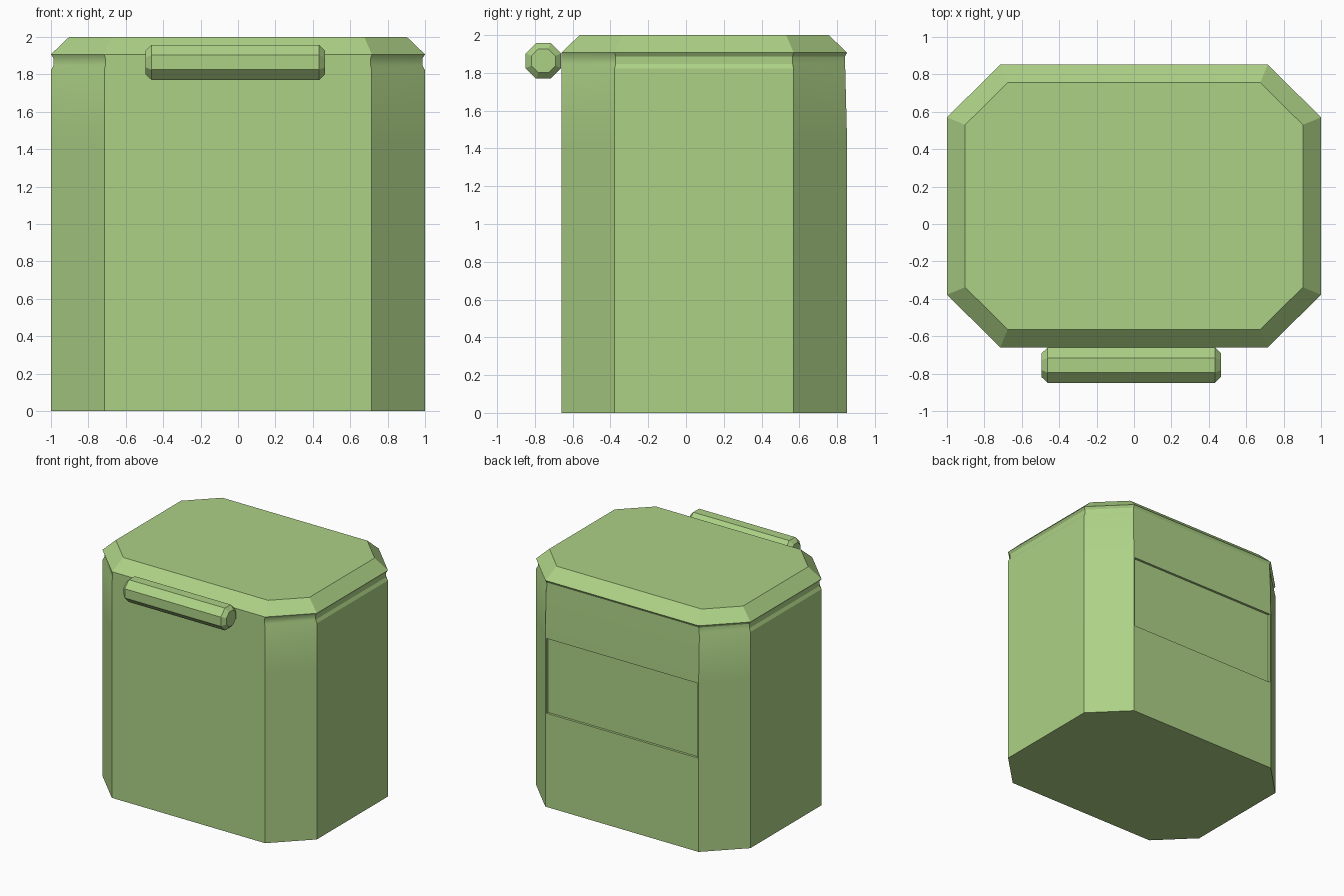
import bpy, bmesh, math

if "Cube" in bpy.data.objects:
    bpy.data.objects.remove(bpy.data.objects["Cube"])

mat = bpy.data.materials.new("light_green")
mat.diffuse_color = (0.42, 0.64, 0.24, 1)
mat.use_nodes = True
mat.node_tree.nodes["Principled BSDF"].inputs["Base Color"].default_value = mat.diffuse_color


def loft(bm, rings):
    """Skin closed rings of points and cap both ends; returns the side faces by row."""
    vs = [[bm.verts.new(p) for p in ring] for ring in rings]
    n = len(vs[0])
    rows = [[bm.faces.new((a[i], a[(i + 1) % n], b[(i + 1) % n], b[i])) for i in range(n)]
            for a, b in zip(vs, vs[1:])]
    bm.faces.new(vs[0][::-1])
    bm.faces.new(vs[-1])
    bmesh.ops.recalc_face_normals(bm, faces=bm.faces)
    return rows


def finish(bm, name, angle):
    me = bpy.data.meshes.new(name)
    bm.to_mesh(me)
    bm.free()
    ob = bpy.data.objects.new(name, me)
    bpy.context.collection.objects.link(ob)
    me.materials.append(mat)
    bpy.ops.object.select_all(action='DESELECT')
    ob.select_set(True)
    bpy.context.view_layer.objects.active = ob
    bpy.ops.object.shade_smooth_by_angle(angle=math.radians(angle))
    return ob


def outline(z, inset=0, front=None, back=None):
    """Chamfered rectangle, shrunk by inset; front/back edges may have their own inset."""
    front = inset if front is None else front
    back = inset if back is None else back
    hx, cx = 1 - inset, 0.715 - 0.41 * inset
    yf, yb = -0.66 + front, 0.853 - back
    sf, sb = -0.378 + 0.41 * inset, 0.57 - 0.41 * inset
    return [(x, y, z) for x, y in ((cx, yf), (hx, sf), (hx, sb), (cx, yb),
                                   (-cx, yb), (-hx, sb), (-hx, sf), (-cx, yf))]


# Body with groove (absent on the front face) and bevelled top
d = 0.014
bm = bmesh.new()
rows = loft(bm, [outline(0), outline(0.78), outline(1.43),
                 outline(1.822, 0, 0, 0.010), outline(1.848, d, 0, 0.011),
                 outline(1.886, d, 0, 0.012), outline(1.907), outline(2.0, 0.097)])
# Recessed panel on the back
panel = rows[1][3]
bmesh.ops.inset_region(bm, faces=[panel], thickness=0.01, use_even_offset=True)
ext = bmesh.ops.extrude_discrete_faces(bm, faces=[panel])
bmesh.ops.translate(bm, verts=ext["faces"][0].verts, vec=(0, -0.02, 0))
finish(bm, "bin_body", 25)


# Octagonal handle bar with bevelled ends
def octagon(x, apothem):
    r = apothem / math.cos(math.pi / 8)
    return [(x, -0.755 + r * math.cos(a), 1.864 + r * math.sin(a))
            for a in (math.pi / 8 + i * math.pi / 4 for i in range(8))]


bm = bmesh.new()
loft(bm, [octagon(-0.495, 0.063), octagon(-0.462, 0.094),
          octagon(0.434, 0.094), octagon(0.465, 0.063)])
finish(bm, "front_handle", 20)
